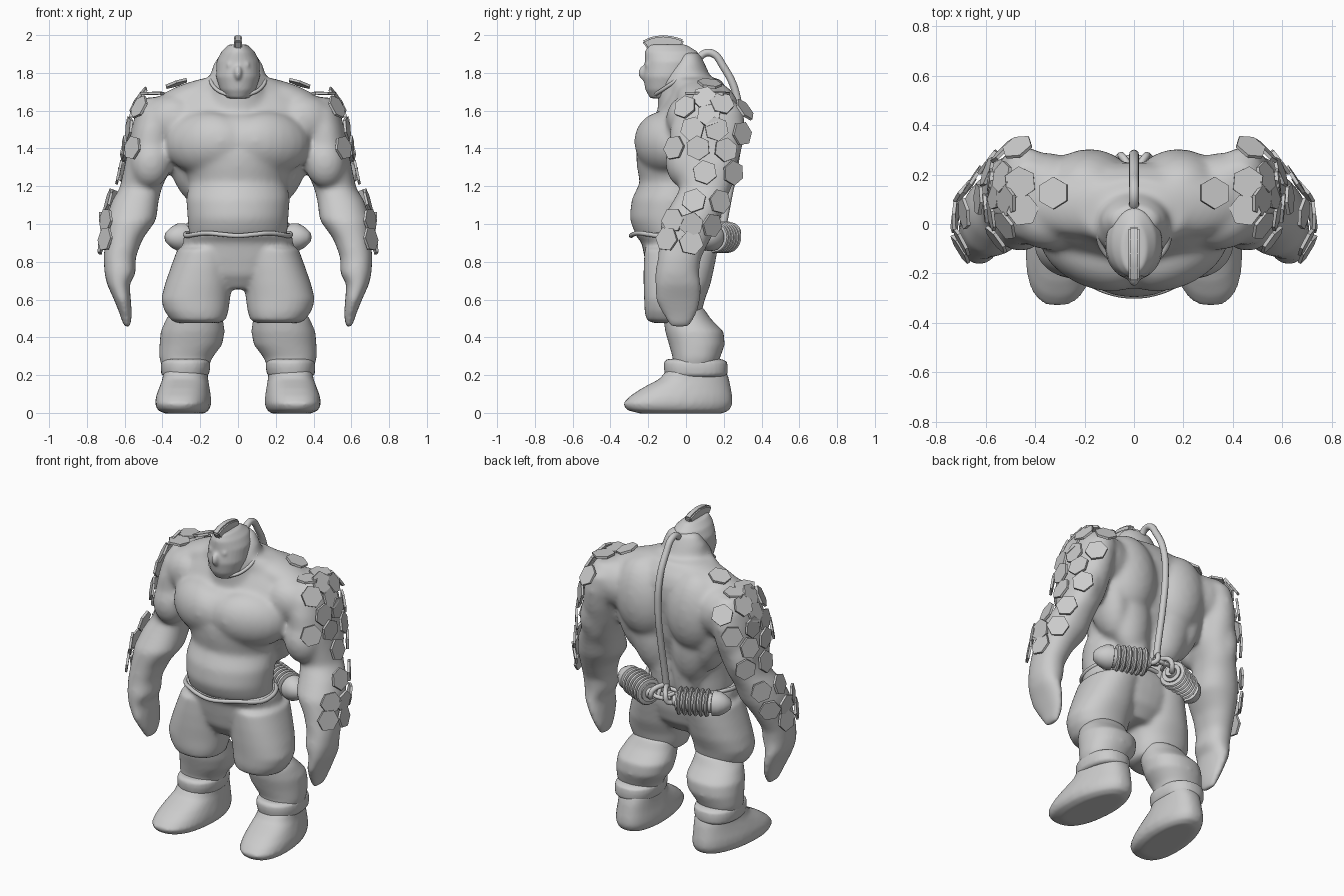
import bpy, bmesh, math, random
from mathutils import Matrix, Vector

random.seed(4)
if "Cube" in bpy.data.objects:
    bpy.data.objects.remove(bpy.data.objects["Cube"])

GREY = (0.6, 0.6, 0.6, 1)
clay = bpy.data.materials.new("plain_grey")
clay.use_nodes = True
clay.diffuse_color = GREY
clay.node_tree.nodes["Principled BSDF"].inputs["Base Color"].default_value = GREY


def loft(bm, sections, side=1, n=2.2, count=32, matrix=None):
    """Closed skin through level sections (z, centre x, half width, front y, back y)."""
    rings = []
    for z, cx, rx, yf, yb in sections:
        ring = []
        for i in range(count):
            a = math.tau * i / count
            c, s = math.cos(a), math.sin(a)
            x = cx + rx * math.copysign(abs(c) ** (2 / n), c)
            y = (yf + yb) / 2 + (yb - yf) / 2 * math.copysign(abs(s) ** (2 / n), s)
            co = Vector((x * side, y, z))
            ring.append(bm.verts.new(matrix @ co if matrix else co))
        rings.append(ring)
    for a, b in zip(rings, rings[1:]):
        for i in range(count):
            j = (i + 1) % count
            bm.faces.new((a[i], a[j], b[j], b[i]))
    bm.faces.new(rings[0][::-1])
    bm.faces.new(rings[-1])


def blob(bm, centre, radii, tilt=0, turn=0):
    """Ellipsoid on both sides; tilt leans it in the front plane, turn spins it about z."""
    for side in (1, -1):
        m = (Matrix.Translation((centre[0] * side, *centre[1:])) @ Matrix.Rotation(turn * side, 4, 'Z')
             @ Matrix.Rotation(tilt * side, 4, 'Y') @ Matrix.Diagonal((*radii, 1)))
        bmesh.ops.create_uvsphere(bm, u_segments=20, v_segments=12, radius=1, matrix=m)


def bake(ob):
    dg = bpy.context.evaluated_depsgraph_get()
    mesh = bpy.data.meshes.new_from_object(ob.evaluated_get(dg))
    name = ob.name
    bpy.data.objects.remove(ob)
    return add(name, mesh)


def add(name, data):
    ob = bpy.data.objects.new(name, data)
    bpy.context.collection.objects.link(ob)
    ob.data.materials.clear()
    ob.data.materials.append(clay)
    return ob


def finish(name, bm, voxel=0, smooth=6, flat=False):
    bmesh.ops.recalc_face_normals(bm, faces=bm.faces)
    mesh = bpy.data.meshes.new(name)
    bm.to_mesh(mesh)
    bm.free()
    ob = add(name, mesh)
    if voxel:
        r = ob.modifiers.new("fuse", 'REMESH')
        r.mode, r.voxel_size = 'VOXEL', voxel
        s = ob.modifiers.new("soften", 'SMOOTH')
        s.factor, s.iterations = 0.5, smooth
        ob = bake(ob)
        ob.name = name
    for p in ob.data.polygons:
        p.use_smooth = not flat
    if not voxel and not flat:
        ob.data.set_sharp_from_angle(angle=math.radians(40))
    return ob


def tube(name, points, radius, cyclic=False):
    cu = bpy.data.curves.new(name, 'CURVE')
    cu.dimensions = '3D'
    cu.bevel_depth, cu.bevel_resolution, cu.resolution_u = radius, 4, 8
    cu.use_fill_caps = True
    sp = cu.splines.new('BEZIER')
    sp.bezier_points.add(len(points) - 1)
    sp.use_cyclic_u = cyclic
    for bp, co in zip(sp.bezier_points, points):
        bp.co = co
        bp.handle_left_type = bp.handle_right_type = 'AUTO'
    ob = bake(add(name, cu))
    ob.name = name
    for p in ob.data.polygons:
        p.use_smooth = True


# Torso, neck and arms fused into one body
bm = bmesh.new()
loft(bm, [(.88, 0, .25, -.22, .12), (.96, 0, .262, -.275, .13), (1.03, 0, .268, -.3, .135),
          (1.13, 0, .275, -.288, .15), (1.22, 0, .26, -.245, .18), (1.3, 0, .285, -.26, .21),
          (1.37, 0, .325, -.265, .22), (1.45, 0, .38, -.24, .23), (1.55, 0, .42, -.17, .25),
          (1.64, 0, .39, -.12, .25), (1.7, 0, .32, -.09, .23), (1.77, 0, .2, -.1, .18)], n=2)
loft(bm, [(1.6, 0, .2, -.15, .22), (1.7, 0, .165, -.15, .17), (1.78, 0, .15, -.14, .13),
          (1.85, 0, .13, -.08, .1), (1.91, 0, .09, -.03, .07)], n=2)
ARM = [(1.67, .42, .08, .02, .24), (1.6, .43, .11, -.06, .305), (1.5, .45, .115, -.085, .315),
       (1.39, .465, .12, -.09, .295), (1.28, .485, .122, -.06, .26), (1.19, .515, .112, -.03, .24),
       (1.12, .545, .125, -.07, .21), (1.02, .567, .135, -.13, .18), (.92, .605, .1, -.14, .13),
       (.82, .627, .085, -.15, .08), (.74, .624, .084, -.165, .07), (.68, .634, .06, -.165, .08),
       (.6, .612, .045, -.165, .08), (.52, .593, .032, -.125, .06), (.455, .587, .018, -.085, .02)]
for side in (1, -1):
    loft(bm, ARM, side)
blob(bm, (.17, -.115, 1.43), (.23, .14, .165), .1, .45)    # chest
blob(bm, (.03, -.12, 1.43), (.14, .145, .16))              # breastbone
blob(bm, (.28, .09, 1.36), (.1, .14, .26), .25)            # side back
blob(bm, (.18, .16, 1.5), (.18, .145, .25), .1)            # shoulder blade
blob(bm, (.15, .12, 1.3), (.14, .115, .28), .15)           # middle back
blob(bm, (.36, .16, 1.54), (.16, .13, .15))                # back of shoulder
blob(bm, (.08, .1, 1.12), (.09, .085, .28))                # lower back
blob(bm, (.22, .08, 1.69), (.24, .13, .07), .28)           # neck slope
blob(bm, (.37, .02, 1.55), (.16, .12, .13), .3, .4)        # front shoulder
blob(bm, (.46, -.01, 1.33), (.11, .1, .14), -.1)           # upper arm front
blob(bm, (.51, .16, 1.32), (.09, .115, .18), -.2)          # upper arm back
body = finish("body", bm, .013, 22)

# Head with eyes and nose
bm = bmesh.new()
loft(bm, [(1.665, 0, .06, -.19, -.06), (1.71, 0, .094, -.215, 0), (1.78, 0, .117, -.228, .04),
          (1.86, 0, .114, -.218, .065), (1.91, 0, .09, -.218, .065), (1.95, 0, .05, -.2, 0)], n=2)
blob(bm, (.042, -.2, 1.84), (.02, .016, .02))
blob(bm, (0, -.222, 1.8), (.022, .03, .04))
finish("head", bm, .008, 7)
tube("collar", [(.143 * math.cos(a), -.045 + .125 * math.sin(a), 1.765 + .085 * math.sin(a))
                for a in [math.tau * i / 12 for i in range(12)]], .01, True)

# Crest on the head
bm = bmesh.new()
crest = [(-.19, 1.91), (-.235, 1.968), (-.18, 1.992), (-.12, 2), (-.06, 1.992), (-.01, 1.975), (-.035, 1.9)]
face = bm.faces.new([bm.verts.new((-.022, y, z)) for y, z in crest])
out = bmesh.ops.extrude_face_region(bm, geom=[face])
bmesh.ops.translate(bm, vec=(.044, 0, 0), verts=[v for v in out["geom"] if isinstance(v, bmesh.types.BMVert)])
bmesh.ops.bevel(bm, geom=bm.edges[:], offset=.008, segments=2, affect='EDGES')
finish("head_crest", bm)

# Baggy shorts and the waistband
bm = bmesh.new()
loft(bm, [(.955, 0, .285, -.28, .145), (.9, 0, .292, -.235, .16), (.82, 0, .3, -.22, .155),
          (.73, 0, .23, -.2, .13), (.655, 0, .12, -.15, .07)], n=2.2)
for side in (1, -1):
    loft(bm, [(.87, .17, .15, -.22, .17), (.77, .192, .165, -.225, .15), (.68, .21, .178, -.225, .13),
              (.6, .225, .183, -.222, .1), (.54, .22, .17, -.22, .085), (.49, .21, .145, -.21, .065),
              (.475, .21, .11, -.17, .04)], side)
finish("shorts", bm, .012, 14)
tube("waistband", [(.28 * math.cos(a), -.07 + .22 * math.sin(a), .945 + .007 * math.sin(5 * a))
                   for a in [math.tau * i / 20 for i in range(20)]], .012, True)

# Calves, boots and boot cuffs
for side, label in ((1, "left"), (-1, "right")):
    bm = bmesh.new()
    loft(bm, [(.56, .21, .12, -.11, .09), (.5, .23, .15, -.12, .13), (.43, .24, .17, -.11, .2),
              (.36, .25, .166, -.09, .205), (.29, .277, .14, -.07, .18), (.2, .28, .11, -.07, .15)], side)
    finish(label + "_calf", bm, .012, 10)
    bm = bmesh.new()
    loft(bm, [(-.004, .28, .1, -.24, .19), (.015, .285, .135, -.315, .232), (.05, .285, .147, -.335, .247),
              (.09, .285, .143, -.295, .245), (.13, .283, .133, -.235, .238), (.18, .28, .122, -.14, .228),
              (.23, .278, .118, -.1, .21)], side, 2.5)
    for v in bm.verts:                                  # narrow heel, toes turned outwards
        mid = side * .28
        v.co.x = mid + (v.co.x - mid) * (1 - .7 * max(0, v.co.y)) - side * .08 * v.co.y
    finish(label + "_boot", bm, .012, 6)
    bm = bmesh.new()
    loft(bm, [(.19, .28, .115, -.1, .2), (.205, .28, .126, -.112, .22), (.24, .278, .132, -.118, .222),
              (.27, .277, .13, -.117, .218), (.285, .277, .11, -.1, .19)], side, 2.3)
    finish(label + "_boot_cuff", bm, .009, 5)

# Six-sided armour plates lying on the shoulder and arm
SPOTS = [(.36, .14, 1.82), (.47, .17, 1.78), (.46, .05, 1.76), (.55, .09, 1.7), (.55, -.02, 1.64), (.57, .2, 1.66),
         (.48, .34, 1.62), (.62, .12, 1.59), (.6, .03, 1.51), (.62, .165, 1.51), (.56, .33, 1.48),
         (.62, .22, 1.4), (.64, .06, 1.41), (.58, -.08, 1.41), (.66, .1, 1.28), (.6, .26, 1.27),
         (.7, .04, 1.13), (.67, .19, 1.12), (.7, -.07, 1.02), (.74, .03, 1.0), (.7, .15, .99),
         (.7, -.1, .92), (.74, .03, .9)]
bm = bmesh.new()
for spot in SPOTS:
    hit, co, normal, _ = body.closest_point_on_mesh(spot)
    turn = normal.to_track_quat('Z', 'Y').to_matrix().to_4x4()
    lean = Matrix.Rotation(random.uniform(-.2, .2), 4, 'X') @ Matrix.Rotation(random.uniform(0, 1), 4, 'Z')
    place = Matrix.Translation(co + normal * .022) @ turn @ lean
    for flip in (1, -1):
        bmesh.ops.create_cone(bm, cap_ends=True, segments=6, radius1=.066, radius2=.066, depth=.014,
                              matrix=Matrix.Diagonal((flip, 1, 1, 1)) @ place)
finish("armour_plates", bm, flat=True)

# Ribbed canisters behind the belt, each with a pointed outer end
for side, label in ((1, "left"), (-1, "right")):
    profile = [(-.02, .03), (0, .035), (.0, .058)]
    for k in range(6):
        t = .01 + .032 * k
        profile += [(t, .058), (t + .003, .078), (t + .011, .084), (t + .019, .078), (t + .022, .058)]
    profile += [(.21, .058), (.215, .074), (.25, .073), (.285, .055), (.315, .03), (.322, .004)]
    axis = Vector((.28 * side, -.13, .0))
    m = Matrix.Translation((.09 * side, .225, .93)) @ axis.to_track_quat('Z', 'Y').to_matrix().to_4x4()
    bm = bmesh.new()
    loft(bm, [(t, 0, r, -r, r) for t, r in profile], 1, 2, 24, m)
    finish(label + "_canister", bm)
    tube(label + "_cable", [(0, .19, 1.0), (.045 * side, .27, .975), (.06 * side, .27, .93),
                            (.1 * side, .21, .93)], .015)
    tube(label + "_loop", [(-.05 * side, .19, .95), (0, .265, .94), (.07 * side, .25, .95)], .012)

# Hose from the neck down the back
tube("back_hose", [(0, .05, 1.83), (0, .085, 1.895), (0, .135, 1.905), (0, .2, 1.83), (0, .265, 1.69),
                   (0, .28, 1.5), (0, .255, 1.3), (0, .22, 1.12), (0, .19, .96)], .02)
tube("hose_socket", [(0, .04, 1.81), (0, .07, 1.865)], .028)
